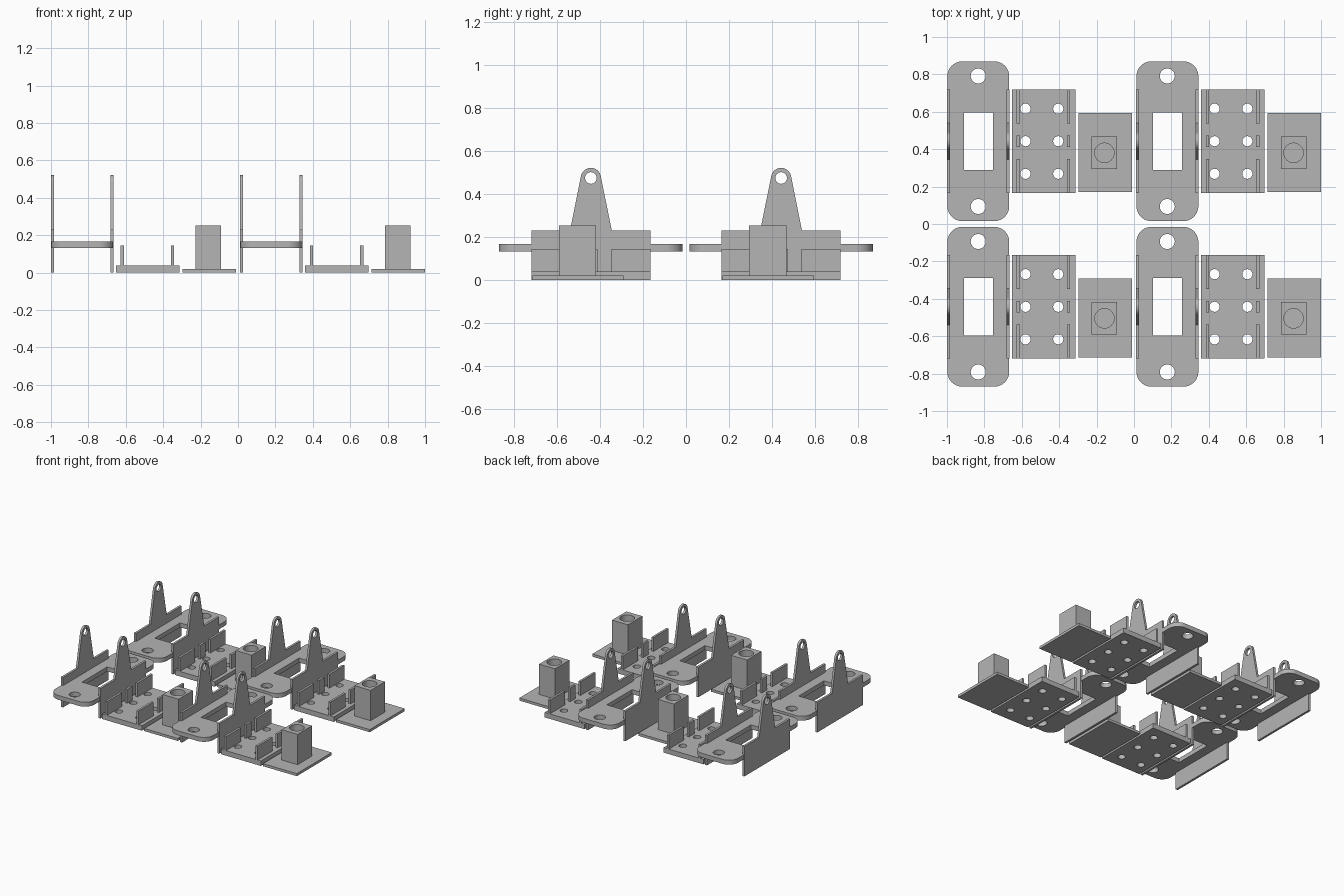
import bpy
import bmesh
import math
from mathutils import Matrix, Vector

cube = bpy.data.objects.get("Cube")
if cube:
    bpy.data.objects.remove(cube, do_unlink=True)

GREY = (0.46, 0.46, 0.46, 1.0)
grey = bpy.data.materials.new("plain grey")
grey.use_nodes = True
grey.diffuse_color = GREY
grey.node_tree.nodes["Principled BSDF"].inputs["Base Color"].default_value = GREY

# The kit of parts repeats in a two by two layout
ORIGINS = [Vector((x, y, 0)) for x in (0, 1.011) for y in (-0.4425, 0.4425)]
TO_SIDE = Matrix(((0, 0, 1, 0), (1, 0, 0, 0), (0, 1, 0, 0), (0, 0, 0, 1)))


def arc(cx, cy, r, start, end, n):
    """Points along an arc, angles in degrees."""
    angles = [math.radians(start + (end - start) * i / n) for i in range(n + 1)]
    return [(cx + r * math.cos(a), cy + r * math.sin(a)) for a in angles]


def circle(cx, cy, r, n=40):
    return arc(cx, cy, r, 0, 360, n)[:-1]


def rect(x0, x1, y0, y1):
    return [(x0, y0), (x1, y0), (x1, y1), (x0, y1)]


def rounded_rect(x0, x1, y0, y1, r):
    corners = [(x1 - r, y1 - r), (x0 + r, y1 - r), (x0 + r, y0 + r), (x1 - r, y0 + r)]
    return [p for i, (x, y) in enumerate(corners)
            for p in arc(x, y, r, 90 * i, 90 * i + 90, 12)]


def plate(name, loops, low, high, matrix=Matrix()):
    """Extrude an outline with holes from low to high, then place every copy."""
    curve = bpy.data.curves.new(name, 'CURVE')
    curve.dimensions = '2D'
    curve.fill_mode = 'BOTH'
    curve.extrude = (high - low) / 2
    for loop in loops:
        spline = curve.splines.new('POLY')
        spline.points.add(len(loop) - 1)
        for point, (u, v) in zip(spline.points, loop):
            point.co = (u, v, 0, 1)
        spline.use_cyclic_u = True
    helper = bpy.data.objects.new(name + "_outline", curve)
    bpy.context.collection.objects.link(helper)
    bpy.context.view_layer.update()
    graph = bpy.context.evaluated_depsgraph_get()
    mesh = bpy.data.meshes.new_from_object(helper.evaluated_get(graph))
    bpy.data.objects.remove(helper, do_unlink=True)
    bpy.data.curves.remove(curve)

    mesh.transform(matrix @ Matrix.Translation((0, 0, (low + high) / 2)))
    bm = bmesh.new()
    bm.from_mesh(mesh)
    bmesh.ops.remove_doubles(bm, verts=bm.verts, dist=0.0001)
    bmesh.ops.recalc_face_normals(bm, faces=bm.faces)
    for face in bm.faces:
        face.smooth = True
        face.material_index = 0
    bm.to_mesh(mesh)
    bm.free()
    mesh.set_sharp_from_angle(angle=math.radians(30))
    mesh.materials.clear()
    mesh.materials.append(grey)
    mesh.name = name
    for i, origin in enumerate(ORIGINS):
        obj = bpy.data.objects.new(f"{name}_{i + 1}", mesh)
        obj.location = origin
        bpy.context.collection.objects.link(obj)


# Bracket: rounded mounting plate with a window and two screw holes
plate("mounting_plate",
      [rounded_rect(-0.998, -0.667, -0.427, 0.427, 0.08),
       rect(-0.909, -0.755, -0.153, 0.153),
       circle(-0.833, 0.349, 0.04), circle(-0.833, -0.349, 0.04)],
      0.133, 0.167)

# Bracket: side walls, each rising to a tapered pivot ear
HALF, SHOULDER, PIVOT, EAR = 0.277, 0.23, 0.474, 0.047
wall = ([(-HALF, 0), (HALF, 0), (HALF, SHOULDER), (0.097, SHOULDER)]
        + arc(0, PIVOT, EAR, 11.4, 168.6, 20)
        + [(-0.097, SHOULDER), (-HALF, SHOULDER)])
for name, x in (("right_wall", -1.0), ("left_wall", -0.682)):
    plate(name, [wall, circle(0, PIVOT, 0.027)], x, x + 0.017, TO_SIDE)

# Carrier: drilled base with two rows of upright tabs
plate("carrier_base",
      [rect(-0.652, -0.313, -HALF, HALF)]
      + [circle(x, y, 0.027) for x in (-0.58, -0.405) for y in (-0.174, 0, 0.174)],
      0, 0.038)
for side, x in (("right", -0.627), ("left", -0.358)):
    for place, y0, y1 in (("front", -HALF, -0.095), ("middle", -0.032, 0.032),
                          ("back", 0.095, HALF)):
        plate(f"{side}_{place}_tab", [rect(x, x + 0.017, y0, y1)], 0.038, 0.144)

# Post: thin foot with a square post, bored down to the foot
plate("post_foot", [rect(-0.298, -0.011, -0.272, 0.152)], 0, 0.02)
plate("square_post",
      [rect(-0.226, -0.09, -0.149, 0.025), circle(-0.158, -0.062, 0.052)],
      0.02, 0.253)
